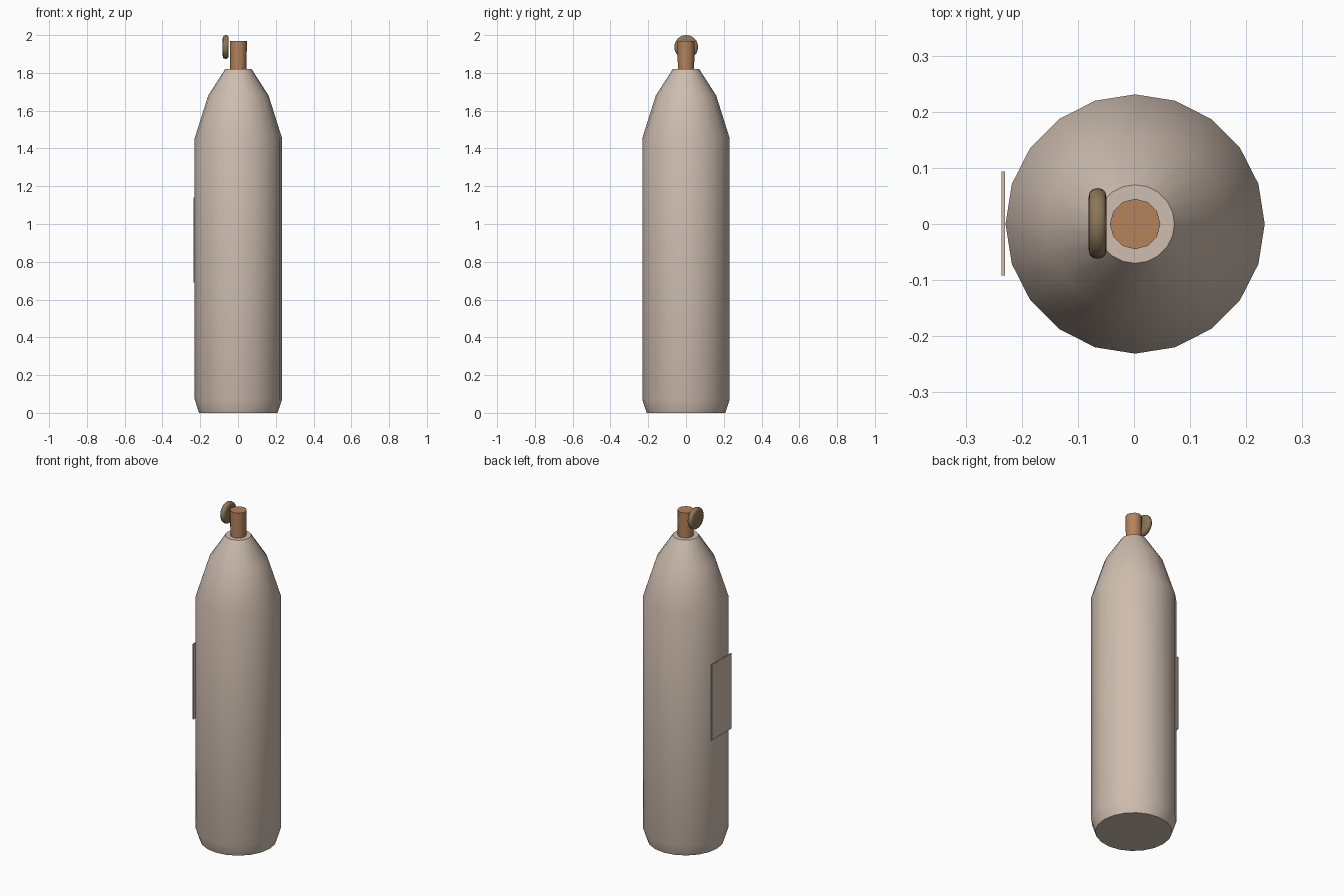
import bpy, bmesh, math
from mathutils import Matrix

if "Cube" in bpy.data.objects:
    bpy.data.objects.remove(bpy.data.objects["Cube"])


def material(name, rgb):
    m = bpy.data.materials.new(name)
    m.diffuse_color = (*rgb, 1)
    m.use_nodes = True
    m.node_tree.nodes["Principled BSDF"].inputs["Base Color"].default_value = m.diffuse_color
    return m


CLAY = material("pale clay", (0.62, 0.51, 0.43))
CORK = material("cork brown", (0.46, 0.225, 0.105))
WAX = material("dull bronze", (0.265, 0.18, 0.10))


def finish(name, bm, mat, angle=None):
    bmesh.ops.recalc_face_normals(bm, faces=bm.faces)
    mesh = bpy.data.meshes.new(name)
    bm.to_mesh(mesh)
    bm.free()
    mesh.materials.append(mat)
    ob = bpy.data.objects.new(name, mesh)
    bpy.context.collection.objects.link(ob)
    if angle:
        bpy.ops.object.select_all(action='DESELECT')
        ob.select_set(True)
        bpy.context.view_layer.objects.active = ob
        bpy.ops.object.shade_smooth_by_angle(angle=math.radians(angle))
    return ob


def lathe(name, profile, sides, mat, matrix, angle=40):
    """Turn (radius, height) points around z, with flat caps at both ends."""
    bm = bmesh.new()
    rings = [[bm.verts.new((r * math.cos(math.tau * i / sides),
                            r * math.sin(math.tau * i / sides), z))
              for i in range(sides)] for r, z in profile]
    for a, b in zip(rings, rings[1:]):
        for i in range(sides):
            j = (i + 1) % sides
            bm.faces.new((a[i], a[j], b[j], b[i]))
    bm.faces.new(rings[0])
    bm.faces.new(rings[-1])
    bmesh.ops.transform(bm, matrix=matrix, verts=bm.verts)
    return finish(name, bm, mat, angle)


# Bottle body with chamfered foot and sloping shoulder
upright = Matrix.Translation((0.002, 0, 0))
lathe("bottle_body", [(0.208, 0), (0.231, 0.07), (0.231, 1.455),
                      (0.16, 1.68), (0.07, 1.82)], 20, CLAY, upright)

# Stopper in the neck
lathe("stopper", [(0.043, 1.80), (0.045, 1.97)], 12, CORK, upright)

# Rounded disc hanging beside the stopper, axis along x
side = Matrix.Translation((-0.065, 0.001, 1.937)) @ Matrix.Rotation(math.pi / 2, 4, 'Y')
lathe("seal_disc", [(0.046, -0.016), (0.056, -0.014), (0.061, -0.009), (0.063, 0),
                    (0.061, 0.009), (0.056, 0.014), (0.046, 0.016)],
      24, WAX, side, 60)

# Thin label plate on the left side
bm = bmesh.new()
bmesh.ops.create_cube(bm, size=1, matrix=Matrix.Translation((-0.233, 0.001, 0.915))
                      @ Matrix.Diagonal((0.006, 0.185, 0.45, 1)))
finish("label_plate", bm, CLAY)
